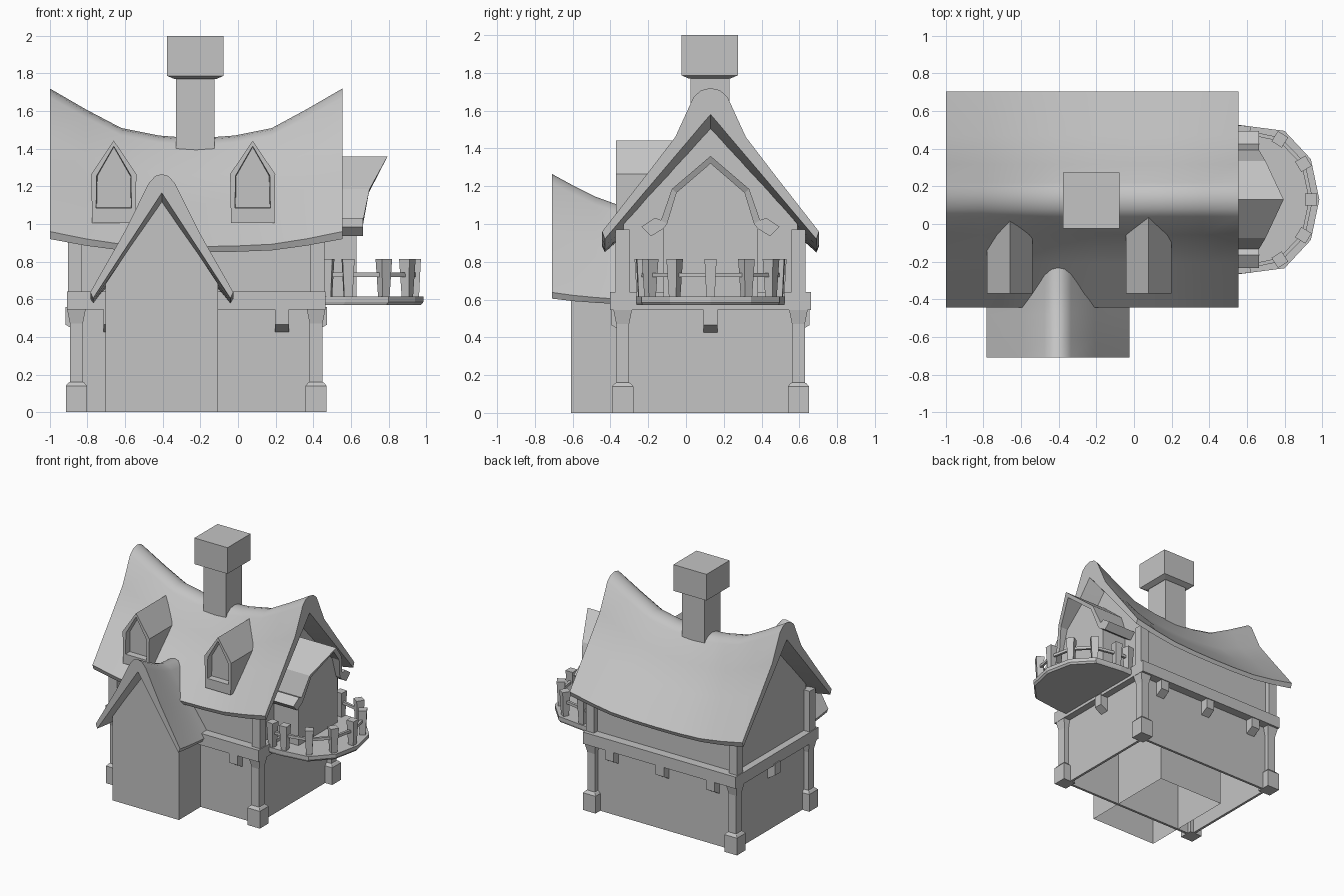
import bpy, bmesh, math
from mathutils import Vector

cube = bpy.data.objects.get("Cube")
if cube:
    bpy.data.objects.remove(cube, do_unlink=True)

grey = bpy.data.materials.new("plain grey")
grey.use_nodes = True
COLOUR = (0.55, 0.55, 0.55, 1)
grey.diffuse_color = COLOUR
for node in grey.node_tree.nodes:
    if node.type == 'BSDF_PRINCIPLED':
        node.inputs["Base Color"].default_value = COLOUR

CX, CY = -0.222, 0.13      # centre of the house


def finish(name, bm, smooth=0):
    bmesh.ops.recalc_face_normals(bm, faces=bm.faces)
    mesh = bpy.data.meshes.new(name)
    bm.to_mesh(mesh)
    bm.free()
    mesh.materials.append(grey)
    ob = bpy.data.objects.new(name, mesh)
    bpy.context.collection.objects.link(ob)
    if smooth:
        bpy.ops.object.select_all(action='DESELECT')
        ob.select_set(True)
        bpy.context.view_layer.objects.active = ob
        bpy.ops.object.shade_smooth_by_angle(angle=math.radians(smooth))
    return ob


def bridge(bm, rings):
    n = len(rings[0])
    for a, b in zip(rings, rings[1:]):
        for i in range(n):
            j = (i + 1) % n
            bm.faces.new((a[i], a[j], b[j], b[i]))


def loft(name, sections, open_bottom=False):
    """Skin closed sections and cap both ends."""
    bm = bmesh.new()
    rings = [[bm.verts.new(p) for p in s] for s in sections]
    bridge(bm, rings)
    bm.faces.new(rings[0])
    bm.faces.new(rings[-1])
    if open_bottom:
        low = [f for f in bm.faces if all(v.co.z < 0.001 for v in f.verts)]
        bmesh.ops.delete(bm, geom=low, context='FACES')
    return finish(name, bm)


def box(name, x0, x1, y0, y1, z0, z1):
    return loft(name, [[(x0, y0, z), (x1, y0, z), (x1, y1, z), (x0, y1, z)]
                       for z in (z0, z1)])


def column(name, x, y, levels):
    """Square column from (height, half width) levels."""
    return loft(name, [[(x + sx * h, y + sy * h, z) for sx, sy in
                        ((-1, -1), (1, -1), (1, 1), (-1, 1))] for z, h in levels])


def slab_roof(name, stations, outer, inner, place, smooth=0):
    """Thick curved roof: half profiles mirrored about the ridge, lofted along it."""
    def both(half):
        return [(-d, f) for d, f in half[:0:-1]] + list(half)
    top, under = both(outer), both(inner)
    m = len(top)
    bm = bmesh.new()
    rings = [[bm.verts.new(place(s, d, f)) for d, f in top + under[::-1]]
             for s in stations]
    bridge(bm, rings)
    for r in (rings[0], rings[-1]):
        for i in range(m - 1):
            bm.faces.new((r[i], r[i + 1], r[2 * m - 2 - i], r[2 * m - 1 - i]))
    return finish(name, bm, smooth)


# Main roof: swept up at both gables, sagging in the middle (x, eave, ridge)
main_stations = [(-1, .92, 1.72), (-.81, .885, 1.61), (-.62, .86, 1.51),
                 (-.42, .852, 1.47), (CX, .85, 1.455), (-.02, .852, 1.47),
                 (.18, .86, 1.51), (.365, .885, 1.61), (.555, .92, 1.72)]
slab_roof("main_roof", main_stations,
          [(0, 1), (.05, .985), (.09, .94), (.187, .675), (.34, .425), (.574, .05)],
          [(0, .825), (.045, .76), (.085, .7), (.187, .55), (.34, .325), (.56, 0)],
          lambda s, d, f: (s[0], CY + d, s[1] + f * (s[2] - s[1])), 50)

# Porch roof, ridge running front to back (y, eave, ridge)
PX = -.405
porch_stations = [(-.71, .605, 1.265), (-.6, .592, 1.205), (-.48, .583, 1.145),
                  (-.37, .577, 1.105), (-.12, .575, 1.08)]
slab_roof("porch_roof", porch_stations,
          [(0, 1), (.035, .985), (.07, .925), (.2, .53), (.38, .05)],
          [(0, .85), (.03, .78), (.06, .71), (.2, .385), (.365, 0)],
          lambda s, d, f: (PX + d, s[0], s[1] + f * (s[2] - s[1])), 50)

# Porch walls, open underneath
loft("porch_walls", [[(PX - .3, y, 0), (PX - .3, y, .68), (PX, y, top),
                      (PX + .3, y, .68), (PX + .3, y, 0)]
                     for y, top in ((-.61, 1.13), (-.37, 1.03), (.2, 1.0))], True)

# House walls
for side, y in (("front", CY - .46), ("back", CY + .44)):
    box(side + "_wall", CX - .63, CX + .63, y, y + .02, 0, .97)
for side, x in (("left", CX + .61), ("right", CX - .63)):
    gable = ((-.46, 0), (-.46, 1.0), (0, 1.53), (.46, 1.0), (.46, 0))
    loft(side + "_gable_wall", [[(px, CY + d, z) for d, z in gable]
                                for px in (x, x + .02)])

# Corner posts
for sx in (-1, 1):
    for sy in (-1, 1):
        tag = ("left" if sx > 0 else "right") + ("_front" if sy < 0 else "_back")
        x, y = CX + sx * .637, CY + sy * .465
        column(tag + "_lower_post", x, y, [(0, .056), (.14, .056), (.157, .042),
                                           (.16, .034), (.47, .034), (.55, .05)])
        column(tag + "_upper_post", CX + sx * .645, y, [(.63, .037), (.97, .037)])

# Belt beams between the floors
for side, y in (("front", CY - .532), ("back", CY + .442)):
    box(side + "_belt", CX - .688, CX + .688, y, y + .09, .545, .64)
for side, x in (("right", CX - .688), ("left", CX + .598)):
    box(side + "_belt", x, x + .09, CY - .5, CY + .5, .546, .639)


# Sloped joist ends under the belt
def joist(name, x, y, out):
    out = Vector(out)
    side = Vector((-out.y, out.x, 0)) * .037
    prof = ((-.02, .56), (.065, .56), (.065, .465), (-.02, .415))
    loft(name, [[Vector((x, y, 0)) + out * o + side * s + Vector((0, 0, z))
                 for o, z in prof] for s in (-1, 1)])


for i in (-1, 0, 1):
    x = CX + i * .455
    joist("back_joist", x, CY + .46, (0, 1, 0))
    if i:
        joist("front_joist", x, CY - .46, (0, -1, 0))
joist("left_joist", CX + .63, CY, (1, 0, 0))
joist("right_joist", CX - .63, CY, (-1, 0, 0))

# Chimney
column("chimney_shaft", CX - .005, CY - .003, [(1.2, .102), (1.78, .102)])
column("chimney_cap", CX - .005, CY - .005, [(1.77, .11), (1.787, .149), (2, .149)])

# Roof dormers with recessed windows
for name, x in (("right_dormer", -.66), ("left_dormer", .078)):
    shape = ((-.115, 1.005), (-.12, 1.265), (0, 1.443), (.12, 1.265), (.115, 1.005))
    bm = bmesh.new()
    rings = [[bm.verts.new((x + d, y, z)) for d, z in shape] for y in (-.37, .04)]
    bridge(bm, rings)
    front = bm.faces.new(rings[0])
    bm.faces.new(rings[1])
    bmesh.ops.recalc_face_normals(bm, faces=bm.faces)
    bmesh.ops.inset_individual(bm, faces=[front], thickness=.03)
    for v in front.verts:
        if v.co.z < 1.1:
            v.co.z = 1.085
    bmesh.ops.inset_individual(bm, faces=[front], thickness=.004, depth=-.05)
    finish(name, bm)

# Balcony room with a raked gable roof
loft("balcony_room", [[(x, CY + d, z) for d, z in
                       ((-.25, .6), (-.25, .99), (-.19, 1.165), (0, 1.33),
                        (.19, 1.165), (.25, .99), (.25, .6))] for x in (.38, .63)])


def rake(s, d, z):
    tip = .70 + (z - 1.19) * .56 if z > 1.19 else .665 + max(0, z - 1.03) * .22
    return (tip if s else .3, CY + d, z)


slab_roof("balcony_room_roof", (0, 1),
          [(0, 1.36), (.205, 1.185), (.262, 1.02), (.295, 1.033), (.365, .985)],
          [(0, 1.32), (.18, 1.165), (.23, 1.0), (.25, .975), (.315, .935)], rake)

# Balcony floor
edge = [(.42, .395), (.57, .395), (.80, .365), (.94, .215), (.985, 0)]
rim = edge + [(x, -d) for x, d in edge[-2::-1]]
loft("balcony_floor", [[(x - inset, CY + d * (1 - inset), z) for x, d in rim]
                       for z, inset in ((.57, .012), (.585, 0), (.615, 0))])

# Railing: flared posts joined by thin rails
spots = [(.475, .365), (.585, .36), (.775, .32), (.90, .19), (.94, 0)]
spots += [(x, -d) for x, d in spots[-2::-1]]
for x, d in spots:
    angle = math.atan2(d, (x - .55) * .9)
    ca, sa = math.cos(angle), math.sin(angle)
    loft("railing_post", [[(x + a * h * ca - b * h * sa, CY + d + a * h * sa + b * h * ca, z)
                           for a, b in ((-1, -1), (1, -1), (1, 1), (-1, 1))]
                          for z, h in ((.61, .022), (.815, .032))])
for (xa, da), (xb, db) in zip(spots, spots[1:]):
    a, b = Vector((xa, CY + da, .73)), Vector((xb, CY + db, .73))
    side = (b - a).normalized().cross(Vector((0, 0, 1))) * .01
    up = Vector((0, 0, .011))
    loft("railing_bar", [[p - side - up, p + side - up, p + side + up, p - side + up]
                         for p in (a, b)])
